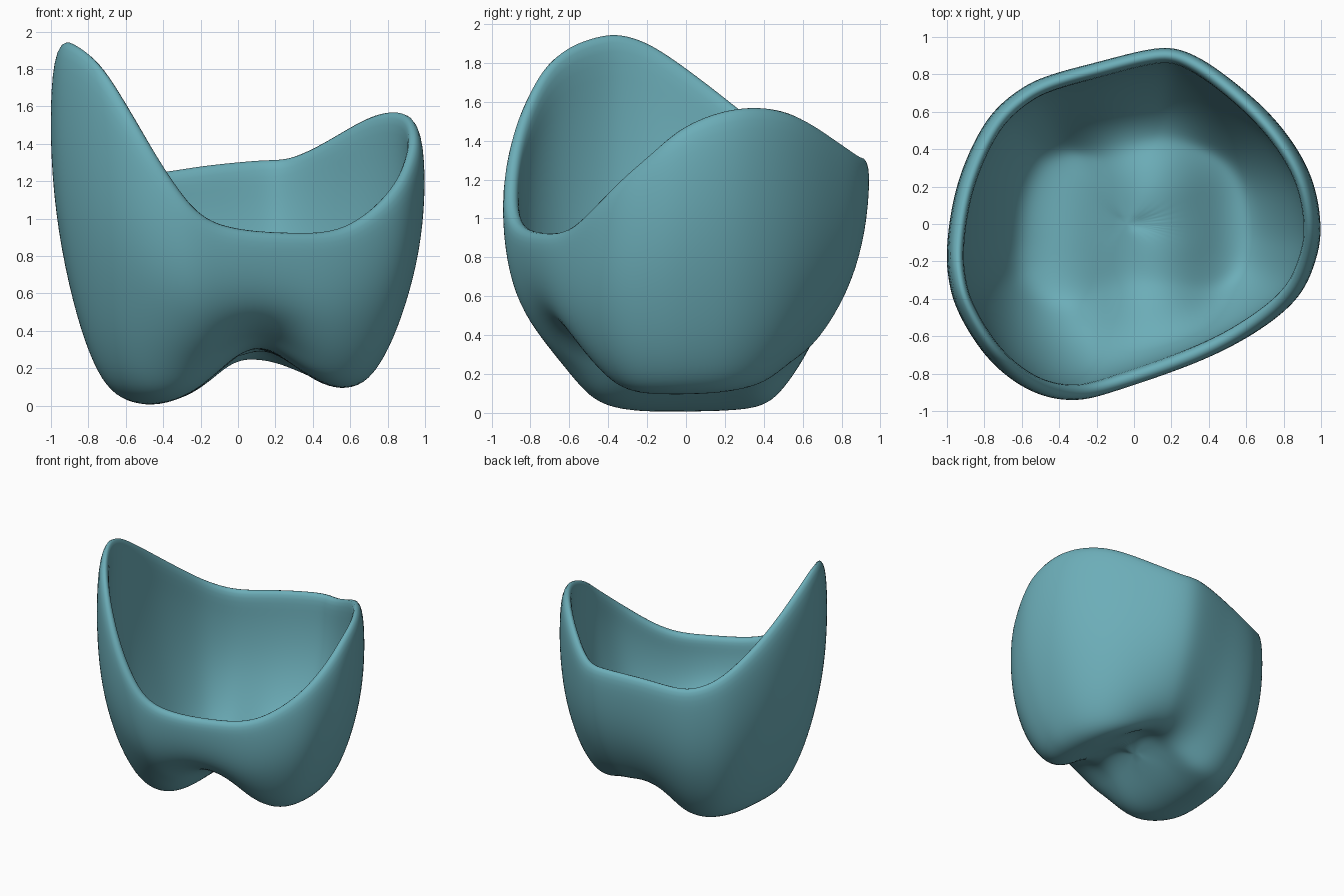
import bpy, bmesh
from math import exp
from mathutils import Vector

if "Cube" in bpy.data.objects:
    bpy.data.objects.remove(bpy.data.objects["Cube"])

# Rim of the shell seen from above, with its height at each point
RIM = [(.995, 0, 1.49), (.935, .28, 1.58), (.75, .56, 1.56), (.5, .79, 1.42), (.3, .92, 1.33),
       (.12, .95, 1.32), (-.2, .87, 1.29), (-.48, .79, 1.25), (-.65, .69, 1.28), (-.8, .53, 1.39),
       (-.94, .22, 1.63), (-.995, -.1, 1.86), (-.985, -.3, 1.95), (-.93, -.48, 1.95),
       (-.77, -.73, 1.83), (-.55, -.9, 1.50), (-.32, -.95, 1.16), (-.1, -.9, .97),
       (.3, -.76, .93), (.6, -.61, .96), (.86, -.41, 1.16), (.965, -.2, 1.34)]

# Wall profile: radius toward the sides, radius toward front/back, height fraction
RINGS = [(.15, .10, 0), (.28, .18, 0), (.42, .27, 0), (.56, .35, .012), (.68, .43, .045),
         (.77, .54, .12), (.86, .70, .25), (.95, .87, .45), (1, .96, .65), (1.01, .995, .85),
         (.985, .995, 1)]


def ramp(t):
    t = min(1, max(0, t))
    return t * t * (3 - 2 * t)


def floor_height(x, y):
    """Two low lobes with a raised channel that fades out toward front and back."""
    fade = 1 - .85 * ramp((y - .2) / .5) - .6 * ramp((-y - .45) / .4)
    return .315 * exp(-((x - .1) / .3) ** 2) * fade + max(0, x) * .09 - .015


def smooth_loop(points, steps=2):
    """Closed Catmull-Rom curve through the points."""
    pts, out = [Vector(p) for p in points], []
    n = len(pts)
    for i in range(n):
        a, b, c, d = (pts[(i + k) % n] for k in (-1, 0, 1, 2))
        for j in range(steps):
            t = j / steps
            out.append(.5 * (2 * b + (c - a) * t + (2 * a - 5 * b + 4 * c - d) * t * t
                             + (3 * b - a - 3 * c + d) * t ** 3))
    return out


# Outer skin of the shell
bm = bmesh.new()
outline = smooth_loop(RIM)
rings = []
for side, ends, q in RINGS:
    ring = []
    for p in outline:
        w = p.x ** 2 / (p.x ** 2 + p.y ** 2)
        s = side * w + ends * (1 - w)
        s *= 1 + .17 * 4 * w * (1 - w) * (1 - q) ** 2      # fuller corners low down
        x, y = p.x * s, p.y * s
        ring.append(bm.verts.new((x, y, floor_height(x, y) * (1 - q) + p.z * q)))
    rings.append(ring)
n = len(outline)
centre = bm.verts.new((0, 0, floor_height(0, 0)))
for i in range(n):
    j = (i + 1) % n
    bm.faces.new((centre, rings[0][j], rings[0][i]))
    for lo, hi in zip(rings, rings[1:]):
        bm.faces.new((lo[i], lo[j], hi[j], hi[i]))
bmesh.ops.recalc_face_normals(bm, faces=bm.faces)
# Make the skin face outward, so the thickness grows inward
bm.normal_update()
if centre.normal.z > 0:
    bmesh.ops.reverse_faces(bm, faces=bm.faces)
for f in bm.faces:
    f.smooth = True
mesh = bpy.data.meshes.new("shell")
bm.to_mesh(mesh)
bm.free()
shell = bpy.data.objects.new("shell", mesh)
bpy.context.collection.objects.link(shell)

# Wall thickness and rounded lip
solid = shell.modifiers.new("thickness", 'SOLIDIFY')
solid.thickness = .085
solid.offset = -1
sub = shell.modifiers.new("smooth", 'SUBSURF')
sub.levels = sub.render_levels = 2

mat = bpy.data.materials.new("teal")
mat.diffuse_color = (.15, .42, .48, 1)
mat.use_nodes = True
mat.node_tree.nodes["Principled BSDF"].inputs["Base Color"].default_value = mat.diffuse_color
mesh.materials.append(mat)
